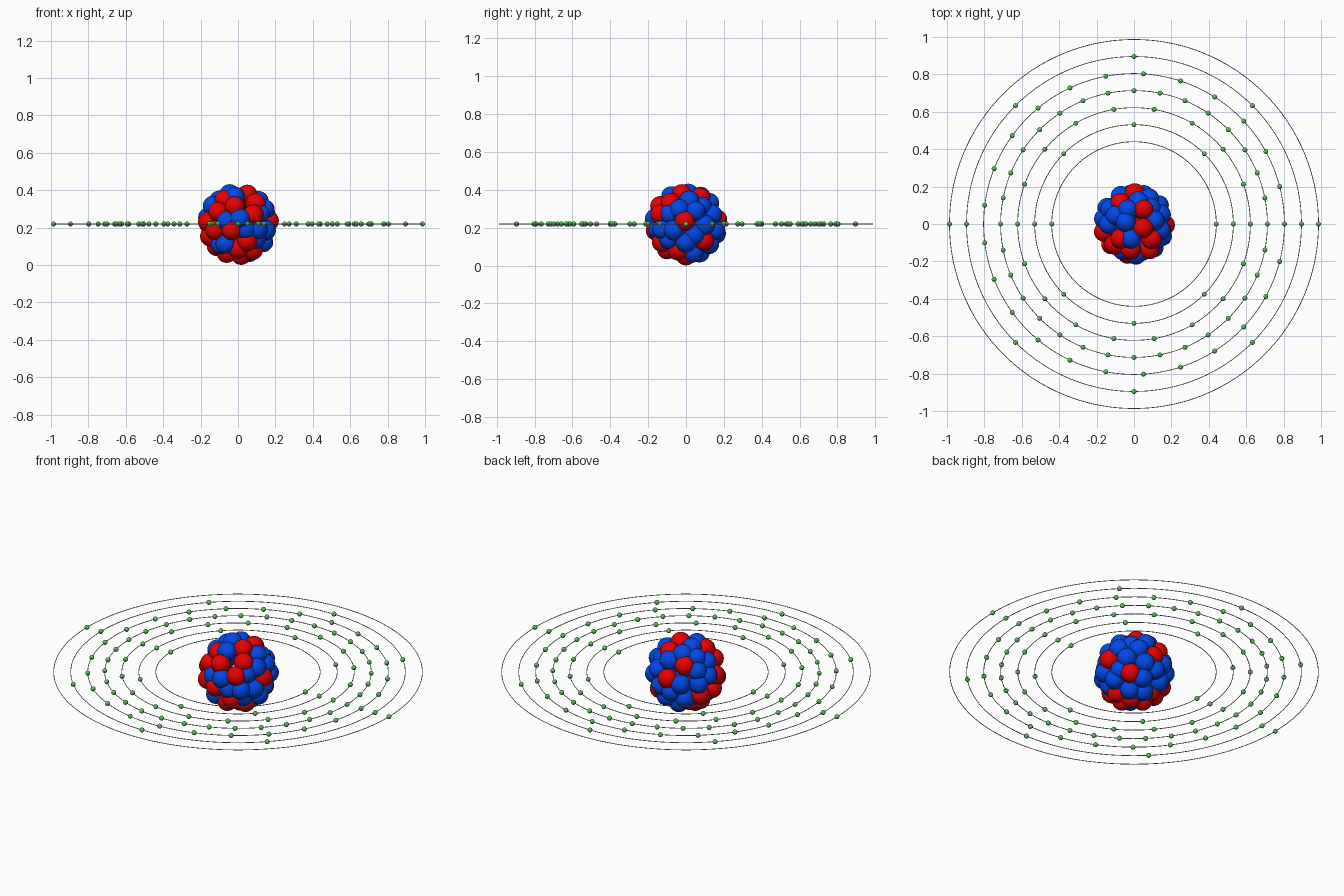
import bpy, bmesh, math, random
from mathutils import Vector, Matrix

random.seed(4)
cube = bpy.data.objects.get("Cube")
if cube:
    bpy.data.objects.remove(cube)

CENTRE = Vector((0, 0, 0.2195))
SHELL, NUCLEON, ELECTRON, WIRE = 0.166, 0.0535, 0.0135, 0.002


def material(name, colour):
    m = bpy.data.materials.new(name)
    m.use_nodes = True
    m.diffuse_color = (*colour, 1)
    m.node_tree.nodes["Principled BSDF"].inputs["Base Color"].default_value = (*colour, 1)
    return m


red = material("red", (0.8, 0, 0))
blue = material("blue", (0, 0.065, 0.8))
green = material("green", (0.11, 0.52, 0.1))
grey = material("light grey", (0.55, 0.55, 0.55))


def add_balls(name, points, radius, segments, mat):
    bm = bmesh.new()
    for p in points:
        bmesh.ops.create_uvsphere(bm, u_segments=segments, v_segments=segments // 2,
                                  radius=radius, matrix=Matrix.Translation(CENTRE + p))
    mesh = bpy.data.meshes.new(name)
    bm.to_mesh(mesh)
    bm.free()
    mesh.materials.append(mat)
    mesh.shade_smooth()
    bpy.context.collection.objects.link(bpy.data.objects.new(name, mesh))


def facing(azimuth, elevation, across, up):
    """Point on the nucleus shell, offset across and up from a facing direction."""
    a, e = math.radians(azimuth), math.radians(elevation)
    right = Vector((math.cos(a), math.sin(a), 0))
    out = Vector((math.sin(a) * math.cos(e), -math.cos(a) * math.cos(e), math.sin(e)))
    depth = math.sqrt(max(0, 30 ** 2 - across ** 2 - up ** 2))
    return (right * across + out.cross(right) * up + out * depth).normalized() * SHELL


def nearest(p, points):
    return min((p - q).length for q in points)


# Nucleon clusters on each side of the nucleus
red_clusters = {
    (0, 0): [(-13, 23), (17, 20), (-3, 17), (-19, 12), (15, 9), (-29, 2),
             (-22, -6), (-6, -6), (9, -17), (-27, -12), (-11, -28), (3, -30)],
    (90, 0): [(-1, 3), (-28, -13), (-18, -24), (-6, -30)],
    (0, 90): [(9, 14), (9, -4)],
    (215, 25): [(-1, 6), (14, -26)],
    (139, -30): [(-3, -1), (19, 15), (-16, -20), (26, -15)],
}
blue_clusters = {
    (0, 0): [(4, 28), (-25, 18), (2, 5), (27, 13), (27, -6), (25, -18), (-12, -19)],
    (90, 0): [(-6, 14), (9, 12), (22, 20), (18, -1), (4, -13), (22, -19), (7, -27)],
    (0, 90): [(-18, 8), (-5, 20), (-8, 2), (-3, -14), (22, 12), (-20, -8)],
    (215, 25): [(14, 8), (12, -11), (-5, -12), (-17, 3), (10, 23), (24, -8)],
    (139, -30): [(-16, 12), (0, 17), (-19, -4), (10, -15), (15, 0), (-2, -19)],
}


def place(clusters, taken):
    points = []
    for view, offsets in clusters.items():
        for offset in offsets:
            p = facing(*view, *offset)
            if not taken + points or nearest(p, taken + points) > 0.058:
                points.append(p)
    return points


protons = place(red_clusters, [])
neutrons = place(blue_clusters, protons)

# Fill the remaining shell: blue, except deep inside a red cluster
red_seeds, blue_seeds = list(protons), list(neutrons)
for gap, depth in ((0.08, 1), (0.068, 1), (0.06, 0.92)):
    for i in range(2000):
        p = Vector([random.gauss(0, 1) for axis in range(3)]).normalized() * SHELL * depth
        if nearest(p, protons + neutrons) > gap:
            is_red = nearest(p, red_seeds) * 1.5 < nearest(p, blue_seeds)
            (protons if is_red else neutrons).append(p)

add_balls("nucleus_protons", protons, NUCLEON, 28, red)
add_balls("nucleus_neutrons", neutrons, NUCLEON, 28, blue)

# Orbit rings with their evenly spaced electrons
for i, count in enumerate((2, 8, 18, 32, 25, 8, 2)):
    radius = 0.44 + i * 0.0911
    electrons = [Vector((radius * math.cos(t), radius * math.sin(t), 0))
                 for t in (math.tau * k / count for k in range(count))]
    add_balls(f"electrons_{i + 1}", electrons, ELECTRON, 14, green)
    bpy.ops.mesh.primitive_torus_add(location=CENTRE, major_radius=radius,
                                     minor_radius=WIRE, major_segments=128, minor_segments=6)
    ring = bpy.context.object
    ring.name = f"orbit_ring_{i + 1}"
    ring.data.materials.append(grey)
    ring.data.shade_smooth()
